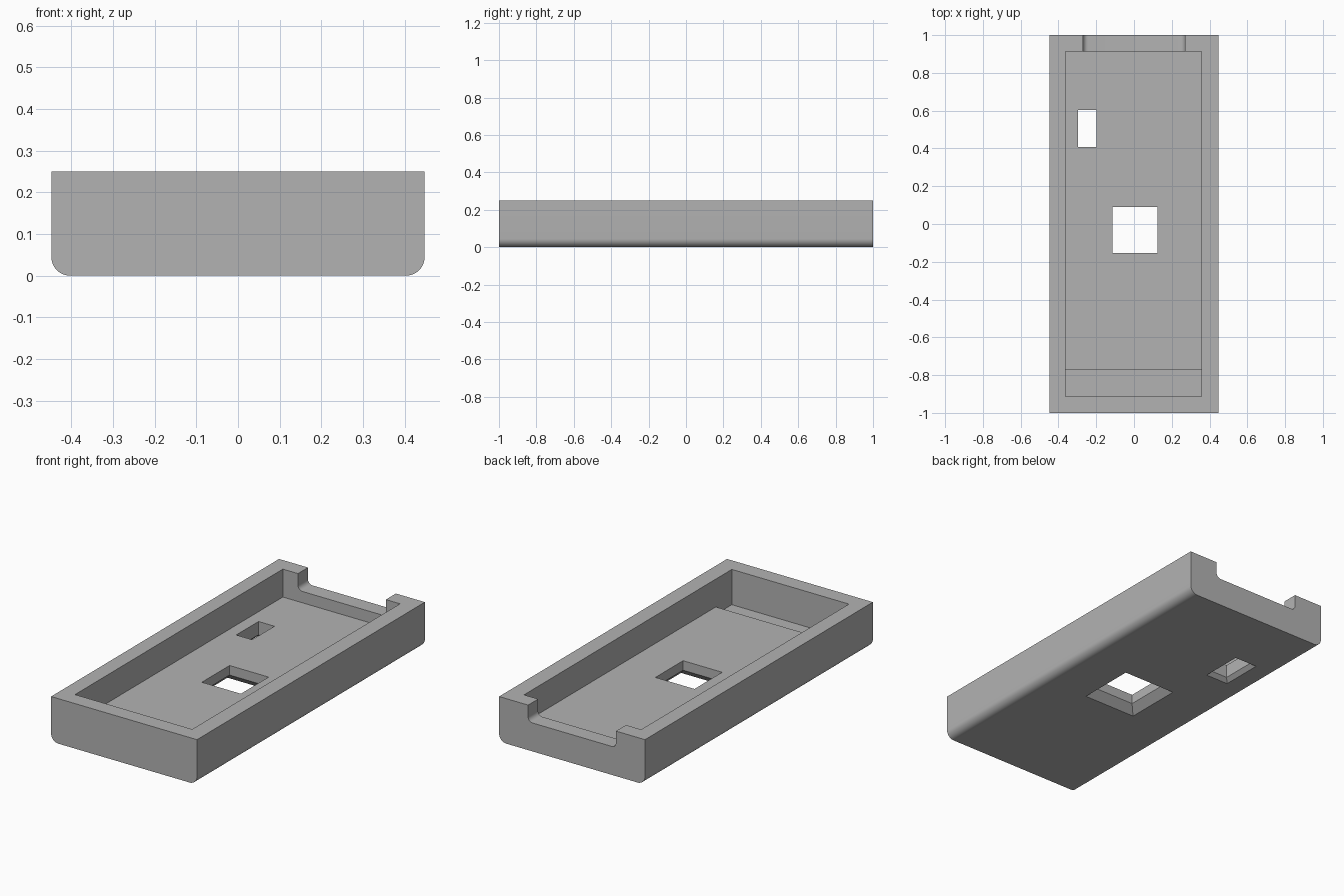
import bpy, bmesh, math

old = bpy.data.objects.get("Cube")
if old:
    bpy.data.objects.remove(old, do_unlink=True)

grey = bpy.data.materials.new("plain_grey")
grey.use_nodes = True
grey.diffuse_color = (0.45, 0.45, 0.45, 1)
grey.node_tree.nodes["Principled BSDF"].inputs["Base Color"].default_value = (0.45, 0.45, 0.45, 1)


def loft(name, loops):
    """Closed solid through matching loops of points."""
    bm = bmesh.new()
    rings = [[bm.verts.new(p) for p in loop] for loop in loops]
    n = len(rings[0])
    for a, b in zip(rings, rings[1:]):
        for i in range(n):
            j = (i + 1) % n
            bm.faces.new((a[i], a[j], b[j], b[i]))
    bm.faces.new(rings[0])
    bm.faces.new(rings[-1])
    bmesh.ops.recalc_face_normals(bm, faces=bm.faces)
    mesh = bpy.data.meshes.new(name)
    bm.to_mesh(mesh)
    bm.free()
    mesh.materials.append(grey)
    obj = bpy.data.objects.new(name, mesh)
    bpy.context.collection.objects.link(obj)
    return obj


def rect(x0, x1, y0, y1, z, grow=0):
    x0, x1, y0, y1 = x0 - grow, x1 + grow, y0 - grow, y1 + grow
    return [(x0, y0, z), (x1, y0, z), (x1, y1, z), (x0, y1, z)]


def rounded_bottom(half, bottom, top, radius, y, steps=10):
    """U-shaped section with two rounded lower corners."""
    right = []
    for i in range(steps + 1):
        a = math.pi / 2 * i / steps
        right.append((half - radius + radius * math.sin(a), y,
                      bottom + radius - radius * math.cos(a)))
    right.append((half, y, top))
    return right + [(-x, yy, z) for x, yy, z in reversed(right)]


def cut(obj, cutter):
    mod = obj.modifiers.new("cut", "BOOLEAN")
    mod.operation, mod.solver, mod.object = "DIFFERENCE", "EXACT", cutter
    bpy.context.view_layer.update()
    graph = bpy.context.evaluated_depsgraph_get()
    mesh = bpy.data.meshes.new_from_object(obj.evaluated_get(graph))
    obj.modifiers.clear()
    obj.data = mesh
    bpy.data.objects.remove(cutter, do_unlink=True)


TOP, FLOOR, ABOVE = 0.25, 0.095, 0.4

# Tray body with rounded long lower edges
tray = loft("tray", [rounded_bottom(0.448, 0, TOP, 0.045, y) for y in (-1, 1)])

# Main cavity, then the deeper pocket at the front
left, right, front, back = -0.363, 0.357, -0.912, 0.912
cut(tray, loft("cavity", [rect(left, right, front, back, z) for z in (FLOOR, ABOVE)]))
cut(tray, loft("front_pocket", [rect(left, right, front, -0.772, z) for z in (0.054, FLOOR + 0.05)]))

# Rounded notch through the back wall
cut(tray, loft("back_notch", [rounded_bottom(0.27, 0.158, ABOVE, 0.027, y, 6) for y in (0.85, 1.1)]))

# Floor openings that flare out towards the underside
for name, area, flare in (("square_opening", (-0.115, 0.125, -0.153, 0.09), 0.042),
                          ("small_opening", (-0.296, -0.198, 0.407, 0.603), 0.021)):
    cut(tray, loft(name, [rect(*area, -flare, 2 * flare), rect(*area, flare), rect(*area, 0.15)]))

# Smooth the rounded edges, keep the rest crisp
bpy.context.view_layer.objects.active = tray
tray.select_set(True)
bpy.ops.object.shade_smooth_by_angle(angle=math.radians(30))
